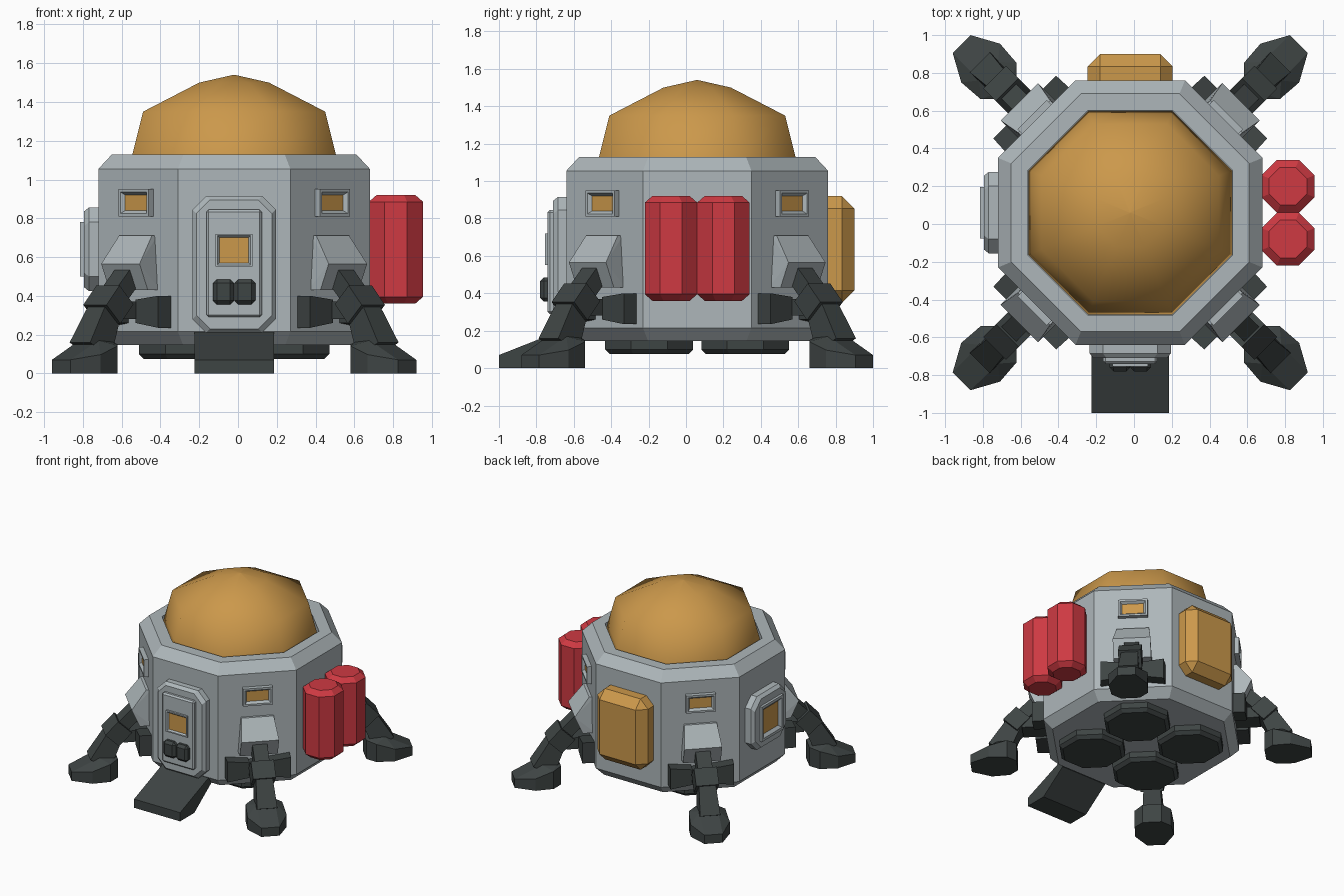
import bpy, bmesh, math
from mathutils import Matrix, Vector

if "Cube" in bpy.data.objects:
    bpy.data.objects.remove(bpy.data.objects["Cube"])

CX, CY = -0.02, 0.06          # centre of the octagonal hull


def material(name, rgb):
    m = bpy.data.materials.new(name)
    m.diffuse_color = (*rgb, 1)
    m.use_nodes = True
    m.node_tree.nodes["Principled BSDF"].inputs["Base Color"].default_value = m.diffuse_color
    return m


GREY = material("light grey", (0.42, 0.47, 0.49))
DARK = material("charcoal", (0.048, 0.058, 0.057))
GOLD = material("amber", (0.60, 0.315, 0.07))
RED = material("red", (0.62, 0.042, 0.055))


def finish(name, bm, mats, angle=0.0):
    """Local x points outward from the hull, local y along the wall."""
    bmesh.ops.recalc_face_normals(bm, faces=bm.faces)
    bm.transform(Matrix.Translation((CX, CY, 0)) @ Matrix.Rotation(math.radians(angle), 4, 'Z'))
    me = bpy.data.meshes.new(name)
    bm.to_mesh(me)
    bm.free()
    for m in mats:
        me.materials.append(m)
    ob = bpy.data.objects.new(name, me)
    bpy.context.collection.objects.link(ob)
    return ob


def loft(name, rings, mat, at=(0, 0)):
    """Octagonal rings given as (apothem, height)."""
    bm = bmesh.new()
    loops = []
    for ap, z in rings:
        r = ap / math.cos(math.pi / 8)
        loops.append([bm.verts.new((at[0] + r * math.cos(math.pi / 8 + k * math.pi / 4),
                                    at[1] + r * math.sin(math.pi / 8 + k * math.pi / 4), z))
                      for k in range(8)])
    for a, b in zip(loops, loops[1:]):
        for k in range(8):
            bm.faces.new((a[k], a[(k + 1) % 8], b[(k + 1) % 8], b[k]))
    bm.faces.new(loops[0])
    bm.faces.new(loops[-1])
    return finish(name, bm, [mat])


def hull(name, pts, mat, angle):
    bm = bmesh.new()
    for p in pts:
        bm.verts.new(p)
    res = bmesh.ops.convex_hull(bm, input=bm.verts)
    loose = [v for v in res["geom_interior"] if isinstance(v, bmesh.types.BMVert)]
    bmesh.ops.delete(bm, geom=loose, context='VERTS')
    bmesh.ops.dissolve_limit(bm, angle_limit=0.02, verts=bm.verts, edges=bm.edges)
    return finish(name, bm, [mat], angle)


def both(pts):
    """Mirror points across the local centre plane."""
    return [(d, s * w, z) for d, w, z in pts for s in (-1, 1)]


def box(name, d, w, z, mat, angle, bevel=0.0):
    bm = bmesh.new()
    bmesh.ops.create_cube(bm, size=1)
    for v in bm.verts:
        v.co = Vector([(lo + hi) / 2 + c * (hi - lo) for c, (lo, hi) in zip(v.co, (d, w, z))])
    if bevel:
        bmesh.ops.bevel(bm, geom=bm.edges[:], offset=bevel, segments=1, affect='EDGES')
    return finish(name, bm, [mat], angle)


def window(name, d, hw, z, rim, sink, angle):
    """Grey box whose outer face is inset into a sunken amber pane."""
    bm = bmesh.new()
    bmesh.ops.create_cube(bm, size=1)
    for v in bm.verts:
        v.co = Vector([(lo + hi) / 2 + c * (hi - lo) for c, (lo, hi) in zip(v.co, (d, (-hw, hw), z))])
    bm.normal_update()
    face = max(bm.faces, key=lambda f: f.calc_center_median().x)
    bmesh.ops.inset_individual(bm, faces=[face], thickness=rim * 0.5)
    bmesh.ops.inset_individual(bm, faces=[face], thickness=rim * 0.5, depth=-sink)
    face.material_index = 1
    return finish(name, bm, [GREY, GOLD], angle)


def chamfered_plate(name, d, hw, z, cut, angle):
    """Wall plate with clipped corners and a bevelled rim."""
    pts = []
    for depth, e in ((d[0], 0), (d[1] - 0.025, 0), (d[1], 0.02)):
        w, lo, hi = hw - e, z[0] + e, z[1] - e
        pts += both([(depth, w, lo + cut), (depth, w, hi - cut), (depth, w - cut, lo), (depth, w - cut, hi)])
    return hull(name, pts, GREY, angle)


def beam(name, p0, p1, h0, h1, w0, w1, mat, angle):
    """Tapered bar between two (distance, height) points."""
    a, b = Vector(p0), Vector(p1)
    t = (b - a).normalized()
    n = Vector((-t.y, t.x))
    pts = []
    for p, h, w in ((a, h0, w0), (b, h1, w1)):
        for s in (-1, 1):
            q = p + n * h * s
            pts.append((q.x, w, q.y))
    return hull(name, both(pts), mat, angle)


# Main hull with sunken roof opening, and dome
loft("hull", [(0.635, 0.145), (0.70, 0.215), (0.70, 1.055), (0.63, 1.13), (0.542, 1.13), (0.542, 1.07)], GREY)
dome = loft("dome", [(0.54, 1.06), (0.525, 1.13), (0.47, 1.35), (0.18, 1.50), (0.004, 1.54)], GOLD)
for p in dome.data.polygons:
    p.use_smooth = True

# Engine nozzles underneath
for i, (sx, sy) in enumerate(((1, 1), (-1, 1), (-1, -1), (1, -1))):
    loft(f"engine_{i}", [(0.21, 0.075), (0.235, 0.10), (0.235, 0.18)], DARK, (0.257 * sx, 0.257 * sy))

# Pair of tanks on the right side
for i, y in enumerate((-0.14, 0.14)):
    loft(f"tank_{i}", [(0.10, 0.36), (0.14, 0.395), (0.14, 0.885), (0.10, 0.92)], RED, (0.835, y))

# Entrance: frame, door, window, handles and ramp
chamfered_plate("door_frame", (0.66, 0.77), 0.215, (0.21, 0.915), 0.07, -90)
box("door", (0.70, 0.80), (-0.143, 0.143), (0.29, 0.845), GREY, -90, 0.012)
window("door_window", (0.75, 0.815), 0.095, (0.55, 0.72), 0.028, 0.012, -90)
for i, w in enumerate((-0.055, 0.055)):
    box(f"door_control_{i}", (0.77, 0.84), (w - 0.054, w + 0.054), (0.355, 0.485), DARK, -90, 0.02)
hull("ramp", both([(1.06, 0.205, 0), (1.06, 0.205, 0.07), (0.70, 0.205, 0.212),
                   (0.66, 0.205, 0.16), (0.88, 0.205, 0)]), DARK, -90)

# Back pack and left hatch
box("rear_pack", (0.60, 0.84), (-0.225, 0.225), (0.35, 0.92), GOLD, 90, 0.066)
chamfered_plate("side_hatch", (0.66, 0.775), 0.215, (0.425, 0.855), 0.075, 180)
window("side_hatch_window", (0.72, 0.795), 0.137, (0.50, 0.78), 0.06, 0.02, 180)

# Diagonal walls: small window, leg socket, side blocks, leg and foot
for i, ang in enumerate((45, 135, 225, 315)):
    window(f"small_window_{i}", (0.68, 0.735), 0.11, (0.81, 0.95), 0.042, 0.02, ang)
    hull(f"leg_socket_{i}", both([(0.68, 0.12, 0.71), (0.72, 0.12, 0.71), (0.83, 0.14, 0.565),
                                  (0.77, 0.14, 0.43), (0.68, 0.14, 0.43)]), GREY, ang)
    for s in (-1, 1):
        hull(f"side_block_{i}_{'left' if s < 0 else 'right'}",
             [(d, s * w, z) for d, w, lo, hi in ((0.68, 0.07, 0.26, 0.38), (0.79, 0.07, 0.26, 0.38),
                                                 (0.68, 0.24, 0.235, 0.40), (0.79, 0.235, 0.235, 0.40))
              for z in (lo, hi)], DARK, ang)
    box(f"block_bridge_{i}", (0.68, 0.88), (-0.075, 0.075), (0.28, 0.37), DARK, ang)
    beam(f"upper_leg_{i}", (0.73, 0.55), (0.92, 0.36), 0.05, 0.05, 0.055, 0.055, DARK, ang)
    box_a = beam(f"knee_{i}", (0.87, 0.405), (0.965, 0.305), 0.07, 0.07, 0.085, 0.085, DARK, ang)
    beam(f"lower_leg_{i}", (0.93, 0.35), (1.05, 0.12), 0.06, 0.085, 0.06, 0.075, DARK, ang)
    outline = ((1.262, 0.067), (1.12, 0.145), (0.985, 0.135), (0.92, 0.07))
    foot = [(d, w, z) for d, w in outline for z in (0, 0.07 + max(0, min(0.08, (1.20 - d) * 0.33)))]
    hull(f"foot_{i}", both(foot + [(1.06, 0.07, 0.17), (0.95, 0.06, 0.165)]), DARK, ang)
